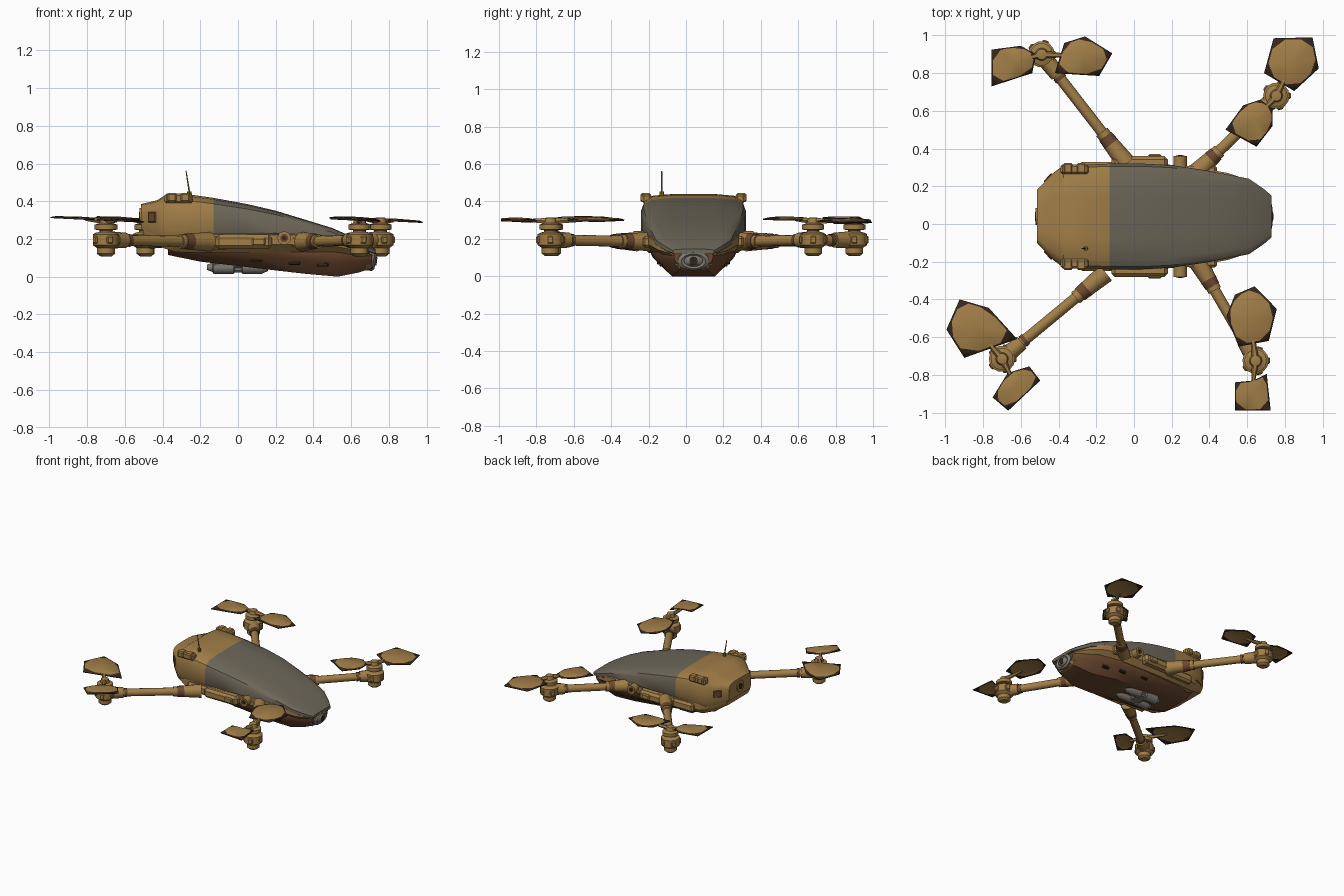
import bpy, bmesh, math
from mathutils import Vector, Matrix

if "Cube" in bpy.data.objects:
    bpy.data.objects.remove(bpy.data.objects["Cube"])

YC = 0.04  # centre line of the body


def mat(name, r, g, b):
    m = bpy.data.materials.new(name)
    m.diffuse_color = (r, g, b, 1)
    m.use_nodes = True
    m.node_tree.nodes["Principled BSDF"].inputs["Base Color"].default_value = m.diffuse_color
    return m


TAN = mat("tan", 0.36, 0.21, 0.065)
GREY = mat("canopy_grey", 0.155, 0.135, 0.10)
BROWN = mat("belly_brown", 0.15, 0.065, 0.028)
DARK = mat("dark_brown", 0.035, 0.02, 0.012)
STEEL = mat("camera_grey", 0.21, 0.195, 0.165)
OLIVE = mat("antenna_olive", 0.24, 0.17, 0.02)


def finish(name, bm, mats, angle=35):
    bmesh.ops.recalc_face_normals(bm, faces=bm.faces)
    me = bpy.data.meshes.new(name)
    bm.to_mesh(me)
    bm.free()
    for m in mats:
        me.materials.append(m)
    ob = bpy.data.objects.new(name, me)
    bpy.context.collection.objects.link(ob)
    if angle:
        bpy.ops.object.select_all(action='DESELECT')
        ob.select_set(True)
        bpy.context.view_layer.objects.active = ob
        bpy.ops.object.shade_smooth_by_angle(angle=math.radians(angle))
    return ob


def loft(name, stations, profile, mats, rule=None):
    """stations: (x, half width, bottom z, top z); profile: right-half fractions, bottom to top."""
    bm = bmesh.new()
    rings = []
    for x, w, zb, zt in stations:
        pts = profile + [(-a, b) for a, b in reversed(profile)]
        rings.append([bm.verts.new((x, YC + a * w, zb + b * (zt - zb))) for a, b in pts])
    n = len(rings[0])
    for r, s in zip(rings, rings[1:]):
        for i in range(n):
            bm.faces.new((r[i], r[(i + 1) % n], s[(i + 1) % n], s[i]))
    bm.faces.new(rings[0])
    bm.faces.new(rings[-1])
    if rule:
        for f in bm.faces:
            f.material_index = rule(f.calc_center_median())
    return finish(name, bm, mats)


def box(name, c, size, m, bevel=0.01, rot=0):
    bm = bmesh.new()
    M = Matrix.Translation(c) @ Matrix.Rotation(rot, 4, 'Z') @ Matrix.Diagonal((*size, 1))
    bmesh.ops.create_cube(bm, size=1, matrix=M)
    if bevel:
        bmesh.ops.bevel(bm, geom=bm.edges[:], offset=bevel, segments=1, affect='EDGES')
    return finish(name, bm, [m], 0)


def lathe(name, p0, direction, profile, m, n=14, sy=1.0):
    """Revolve (radius, distance) points about a direction starting at p0."""
    bm = bmesh.new()
    q = Vector(direction).normalized().to_track_quat('Z', 'Y')
    rings = []
    for r, d in profile:
        rings.append([bm.verts.new(Vector(p0) + q @ Vector(
            (r * math.cos(k * math.tau / n), sy * r * math.sin(k * math.tau / n), d)))
            for k in range(n)])
    for a, b in zip(rings, rings[1:]):
        for i in range(n):
            bm.faces.new((a[i], a[(i + 1) % n], b[(i + 1) % n], b[i]))
    bm.faces.new(rings[0])
    bm.faces.new(rings[-1])
    return finish(name, bm, [m])


def tube(name, p0, p1, r, m, n=12, r2=None):
    d = Vector(p1) - Vector(p0)
    return lathe(name, p0, d, [(r, 0), (r if r2 is None else r2, d.length)], m, n)


# Upper shell: tan tail and grey canopy
shell = [(-0.515, 0.14, 0.25, 0.385), (-0.43, 0.23, 0.22, 0.405), (-0.375, 0.27, 0.21, 0.44),
         (-0.25, 0.275, 0.21, 0.435), (-0.13, 0.28, 0.21, 0.418), (0.05, 0.28, 0.21, 0.385),
         (0.2, 0.272, 0.21, 0.35), (0.38, 0.245, 0.205, 0.295), (0.5, 0.222, 0.19, 0.258),
         (0.61, 0.2, 0.16, 0.21), (0.69, 0.145, 0.13, 0.17), (0.73, 0.11, 0.12, 0.145)]
shell_profile = [(0.5, 0), (0.94, 0), (1, 0.15), (1, 0.68), (0.95, 0.85), (0.8, 0.96), (0.4, 1)]
loft("upper_shell", shell, shell_profile, [TAN, GREY], lambda c: int(c.x > -0.13))

# Tan chassis band below the shell
loft("chassis_band", [(-0.5, 0.15, 0.21, 0.27), (-0.42, 0.22, 0.16, 0.25), (-0.33, 0.26, 0.13, 0.235),
                      (0, 0.285, 0.125, 0.235), (0.3, 0.268, 0.13, 0.23), (0.5, 0.23, 0.13, 0.215),
                      (0.62, 0.19, 0.115, 0.18), (0.7, 0.12, 0.1, 0.15)],
     [(0.5, 0), (0.84, 0), (1, 0.4), (1, 0.9), (0.93, 1)], [TAN])

# Brown belly
loft("belly", [(-0.37, 0.19, 0.115, 0.16), (-0.2, 0.225, 0.08, 0.16), (0.1, 0.235, 0.045, 0.16),
               (0.35, 0.22, 0.016, 0.16), (0.53, 0.19, 0.0, 0.15), (0.64, 0.15, 0.022, 0.14),
               (0.71, 0.105, 0.045, 0.12)],
     [(0.3, 0), (0.6, 0), (0.93, 0.5), (1, 0.8), (0.97, 1)], [BROWN])

# Mirrored details on both sides of the body
for s, tag in ((-1, "front"), (1, "back")):
    box(tag + "_rear_bump", (-0.315, YC + s * 0.25, 0.415), (0.15, 0.05, 0.05), TAN)
    for i, x in enumerate((-0.35, -0.28)):
        box(f"{tag}_bump_cap_{i}", (x, YC + s * 0.255, 0.42), (0.05, 0.056, 0.048), TAN, 0.008)
    box(tag + "_side_fairing", (0.03, YC + s * 0.285, 0.185), (0.3, 0.07, 0.075), TAN, 0.018)
    box(tag + "_side_rail", (-0.17, YC + s * 0.265, 0.18), (0.24, 0.05, 0.07), TAN, 0.015)
    box(tag + "_side_latch", (0.11, YC + s * 0.315, 0.185), (0.07, 0.03, 0.045), TAN, 0.008)
    box(tag + "_arm_bracket", (0.36, YC + s * 0.245, 0.185), (0.16, 0.05, 0.06), TAN, 0.012)
    tube(tag + "_side_knob", (0.245, YC + s * 0.25, 0.205), (0.245, YC + s * 0.32, 0.205), 0.036, TAN)
    tube(tag + "_knob_ring", (0.245, YC + s * 0.3, 0.205), (0.245, YC + s * 0.323, 0.205), 0.022, BROWN)
    tube(tag + "_knob_hole", (0.245, YC + s * 0.3, 0.205), (0.245, YC + s * 0.327, 0.205), 0.012, DARK)
    box(tag + "_tail_vent", (-0.455, YC + s * 0.205, 0.315), (0.06, 0.012, 0.055), BROWN, 0.004, s * 0.83)
    for i, (x, y, z) in enumerate(((0.1, 0.187, 0.09), (0.3, 0.18, 0.073), (0.45, 0.168, 0.063))):
        box(f"{tag}_belly_port_{i}", (x, YC + s * y, z), (0.06, 0.03, 0.02), DARK, 0.004)

# Rear port and tail plate
tube("rear_port", (-0.5, YC, 0.32), (-0.522, YC, 0.32), 0.045, TAN)
tube("rear_port_hole", (-0.5, YC, 0.32), (-0.524, YC, 0.32), 0.024, DARK)

# Antenna
tube("antenna_base", (-0.255, -0.13, 0.4), (-0.258, -0.13, 0.452), 0.012, OLIVE, 8)
tube("antenna_rod", (-0.258, -0.13, 0.45), (-0.276, -0.13, 0.562), 0.005, OLIVE, 6, 0.003)

# Nose camera
box("nose_housing", (0.675, YC, 0.085), (0.08, 0.19, 0.105), TAN, 0.025)
lathe("nose_camera", (0.7, YC, 0.085), (1, 0, -0.15),
      [(0.085, 0), (0.085, 0.018), (0.065, 0.03), (0.05, 0.022), (0.03, 0.035)], STEEL, 16, 0.62)
tube("nose_lens", (0.72, YC, 0.083), (0.737, YC, 0.081), 0.022, DARK)

# Belly camera: two grey pods on a plate
box("belly_camera_plate", (0.0, YC, 0.06), (0.26, 0.17, 0.03), STEEL, 0.008)
for i, s in enumerate((-1, 1)):
    lathe(f"belly_camera_{i}", (-0.165, YC + s * 0.05, 0.05), (1, 0, 0),
          [(0.014, 0), (0.026, 0.03), (0.036, 0.035), (0.036, 0.14), (0.026, 0.15), (0.026, 0.18),
           (0.036, 0.19), (0.036, 0.29), (0.02, 0.325)], STEEL)
box("belly_camera_bridge", (0.0, YC, 0.045), (0.1, 0.15, 0.045), STEEL, 0.01)

# Arms and rotors: arm start, hub, and the plan outlines of the two blades
rotors = {
    "back_left": ((-0.04, 0.32), (-0.49, 0.90),
        [(-0.42, 0.80), (-0.37, 0.96), (-0.26, 0.995), (-0.115, 0.905), (-0.185, 0.785)],
        [(-0.755, 0.925), (-0.60, 0.945), (-0.52, 0.90), (-0.54, 0.80), (-0.755, 0.73)]),
    "back_right": ((0.33, 0.27), (0.755, 0.68),
        [(0.74, 0.985), (0.947, 0.99), (0.98, 0.825), (0.85, 0.705), (0.69, 0.80)],
        [(0.67, 0.66), (0.735, 0.61), (0.735, 0.52), (0.65, 0.41), (0.485, 0.50), (0.58, 0.63)]),
    "front_left": ((-0.15, -0.26), (-0.70, -0.715),
        [(-0.925, -0.40), (-0.77, -0.445), (-0.62, -0.61), (-0.90, -0.71), (-0.995, -0.56)],
        [(-0.67, -0.79), (-0.555, -0.755), (-0.497, -0.83), (-0.667, -0.99), (-0.75, -0.92)]),
    "front_right": ((0.34, -0.2), (0.645, -0.725),
        [(0.49, -0.49), (0.535, -0.375), (0.64, -0.33), (0.757, -0.45), (0.715, -0.62), (0.555, -0.65)],
        [(0.535, -0.84), (0.635, -0.83), (0.704, -0.795), (0.725, -0.99), (0.535, -0.99)]),
}


def blade(name, hub, outline):
    """Thin bowed plate: tan middle with dark corners and rim."""
    bm = bmesh.new()
    c = sum((Vector(p) for p in outline), Vector((0, 0))) / len(outline)

    def put(p, lift):
        return bm.verts.new((p.x, p.y, 0.302 - 0.05 * (p.x - hub[0]) + lift))
    pts = [Vector(p) for p in outline]
    n = len(pts)
    outer = [put(p, 0) for p in pts]
    inner = []
    for i in range(n):
        for t in (0.28, 0.72):
            inner.append(put(c + (pts[i].lerp(pts[(i + 1) % n], t) - c) * 0.93, 0.006))
    mid = put(c, 0.01)
    for i in range(n):
        bm.faces.new((outer[i], outer[(i + 1) % n], inner[2 * i + 1], inner[2 * i])).material_index = 1
        bm.faces.new((outer[i], inner[2 * i], inner[2 * i - 1])).material_index = 1
    for i in range(2 * n):
        bm.faces.new((inner[i], inner[(i + 1) % (2 * n)], mid))
    ob = finish(name, bm, [TAN, DARK])
    ob.modifiers.new("thickness", 'SOLIDIFY').thickness = 0.006
    # Stem from hub to blade
    end = Vector(hub).lerp(c, 0.75)
    tube(name + "_stem", (*hub, 0.296), (end.x, end.y, 0.298 - 0.05 * (end.x - hub[0])), 0.02, TAN, 6, 0.008)


motor = [(0.03, 0.108), (0.048, 0.122), (0.048, 0.152), (0.055, 0.157), (0.07, 0.167), (0.07, 0.225),
         (0.055, 0.233), (0.034, 0.238), (0.034, 0.246), (0.06, 0.25), (0.06, 0.276), (0.034, 0.285),
         (0.028, 0.312), (0.012, 0.315)]
for tag, (start, hub, b1, b2) in rotors.items():
    a, h = Vector((*start, 0.185)), Vector((*hub, 0.195))
    for part, t0, t1, r0, r1, m in (("socket", 0, 0.2, 0.052, 0.042, TAN), ("collar", 0.18, 0.25, 0.044, 0.04, BROWN),
                                    ("ring", 0.25, 0.29, 0.037, 0.037, TAN), ("arm", 0.2, 1, 0.029, 0.029, TAN),
                                    ("band", 0.77, 0.8, 0.034, 0.034, BROWN), ("cuff", 0.81, 0.96, 0.04, 0.046, TAN)):
        tube(f"{tag}_{part}", a.lerp(h, t0), a.lerp(h, t1), r0, m, 12, r1)
    lathe(tag + "_motor", (*hub, 0), (0, 0, 1), motor, TAN)
    for k in range(5):  # lugs around the motor
        w = k * math.tau / 5
        box(f"{tag}_lug_{k}", (hub[0] + 0.062 * math.cos(w), hub[1] + 0.062 * math.sin(w), 0.195),
            (0.03, 0.035, 0.04), TAN, 0.006, w)
    blade(tag + "_blade_1", hub, b1)
    blade(tag + "_blade_2", hub, b2)
